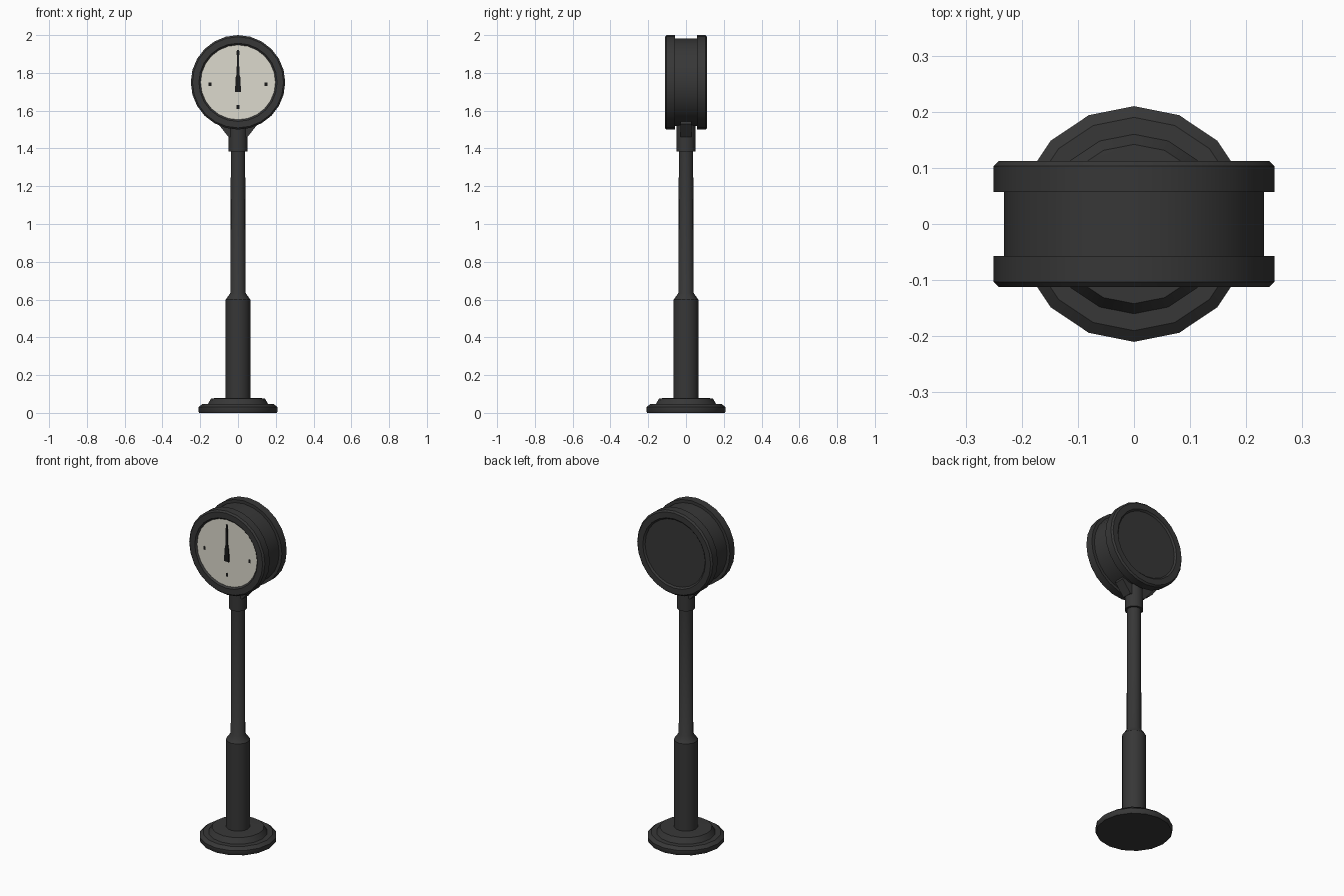
import bpy, bmesh, math
from mathutils import Matrix

if "Cube" in bpy.data.objects:
    bpy.data.objects.remove(bpy.data.objects["Cube"])


def material(name, rgb):
    m = bpy.data.materials.new(name)
    m.diffuse_color = (*rgb, 1)
    m.use_nodes = True
    m.node_tree.nodes["Principled BSDF"].inputs["Base Color"].default_value = m.diffuse_color
    return m


IRON = material("dark iron", (0.038, 0.038, 0.038))
CREAM = material("cream dial", (0.72, 0.70, 0.61))
BLACK = material("black hands", (0.01, 0.01, 0.01))


def finish(name, bm, mat, angle=35):
    bmesh.ops.recalc_face_normals(bm, faces=bm.faces)
    me = bpy.data.meshes.new(name)
    bm.to_mesh(me)
    bm.free()
    ob = bpy.data.objects.new(name, me)
    bpy.context.collection.objects.link(ob)
    me.materials.append(mat)
    bpy.ops.object.select_all(action='DESELECT')
    ob.select_set(True)
    bpy.context.view_layer.objects.active = ob
    bpy.ops.object.shade_smooth_by_angle(angle=math.radians(angle))
    return ob


def lathe(name, profile, sides, mat, matrix=Matrix(), closed=False):
    """Spin (radius, height) points around z; open profiles get end caps."""
    bm = bmesh.new()
    rings = [[bm.verts.new((r * math.cos(2 * math.pi * i / sides),
                            r * math.sin(2 * math.pi * i / sides), z))
              for i in range(sides)] for r, z in profile]
    pairs = list(zip(rings, rings[1:]))
    if closed:
        pairs.append((rings[-1], rings[0]))
    else:
        bm.faces.new(rings[0])
        bm.faces.new(rings[-1])
    for a, b in pairs:
        for i in range(sides):
            j = (i + 1) % sides
            bm.faces.new((a[i], a[j], b[j], b[i]))
    bm.transform(matrix)
    return finish(name, bm, mat)


def prism(name, outline, y0, y1, mat):
    """Extrude an (x, z) outline between two y values."""
    bm = bmesh.new()
    f = bm.faces.new([bm.verts.new((x, y0, z)) for x, z in outline])
    new = bmesh.ops.extrude_face_region(bm, geom=[f])["geom"]
    bmesh.ops.translate(bm, vec=(0, y1 - y0, 0),
                        verts=[v for v in new if isinstance(v, bmesh.types.BMVert)])
    return finish(name, bm, mat)


# stepped foot
lathe("base", [(0.205, 0), (0.21, 0.008), (0.21, 0.03), (0.19, 0.046), (0.16, 0.046),
               (0.142, 0.077), (0.06, 0.08)], 16, IRON)
# column, slim pole and top collar
lathe("post", [(0.065, 0.07), (0.065, 0.60), (0.04, 0.635), (0.038, 1.39)], 16, IRON)
lathe("collar", [(0.05, 1.385), (0.05, 1.535)], 16, IRON)
# flared fork under the clock
prism("bracket", [(-0.05, 1.46), (0.05, 1.46), (0.105, 1.53), (0.10, 1.56),
                  (-0.10, 1.56), (-0.105, 1.53)], -0.03, 0.03, IRON)

# clock head, with axis along y
C = 1.75
front = Matrix.Translation((0, 0, C)) @ Matrix.Rotation(math.radians(90), 4, 'X')
back = Matrix.Translation((0, 0, C)) @ Matrix.Rotation(math.radians(-90), 4, 'X')
lathe("drum", [(0.232, -0.06), (0.232, 0.06)], 24, IRON, front)
rim = [(0.19, 0.057), (0.25, 0.057), (0.25, 0.103), (0.241, 0.112),
       (0.207, 0.112), (0.197, 0.102)]
for side, m, mat in (("front", front, CREAM), ("back", back, IRON)):
    lathe(side + "_rim", rim, 24, IRON, m, closed=True)
    lathe(side + "_dial", [(0.20, 0.06), (0.20, 0.103)], 24, mat, m)

# hands at twelve
prism("hands", [(-0.015, 1.70), (0.015, 1.70), (0.014, 1.77), (0.008, 1.79),
                (0.004, 1.92), (-0.004, 1.92), (-0.008, 1.79), (-0.014, 1.77)],
      -0.109, -0.102, BLACK)
# small quarter marks
for i, (x, z) in enumerate([(0.148, 1.74), (0, 1.62), (-0.148, 1.74), (0, 1.905)]):
    w, h = 0.007, 0.010
    prism("quarter_mark_%d" % i, [(x - w, z - h), (x + w, z - h), (x + w, z + h), (x - w, z + h)],
          -0.1045, -0.102, BLACK)
